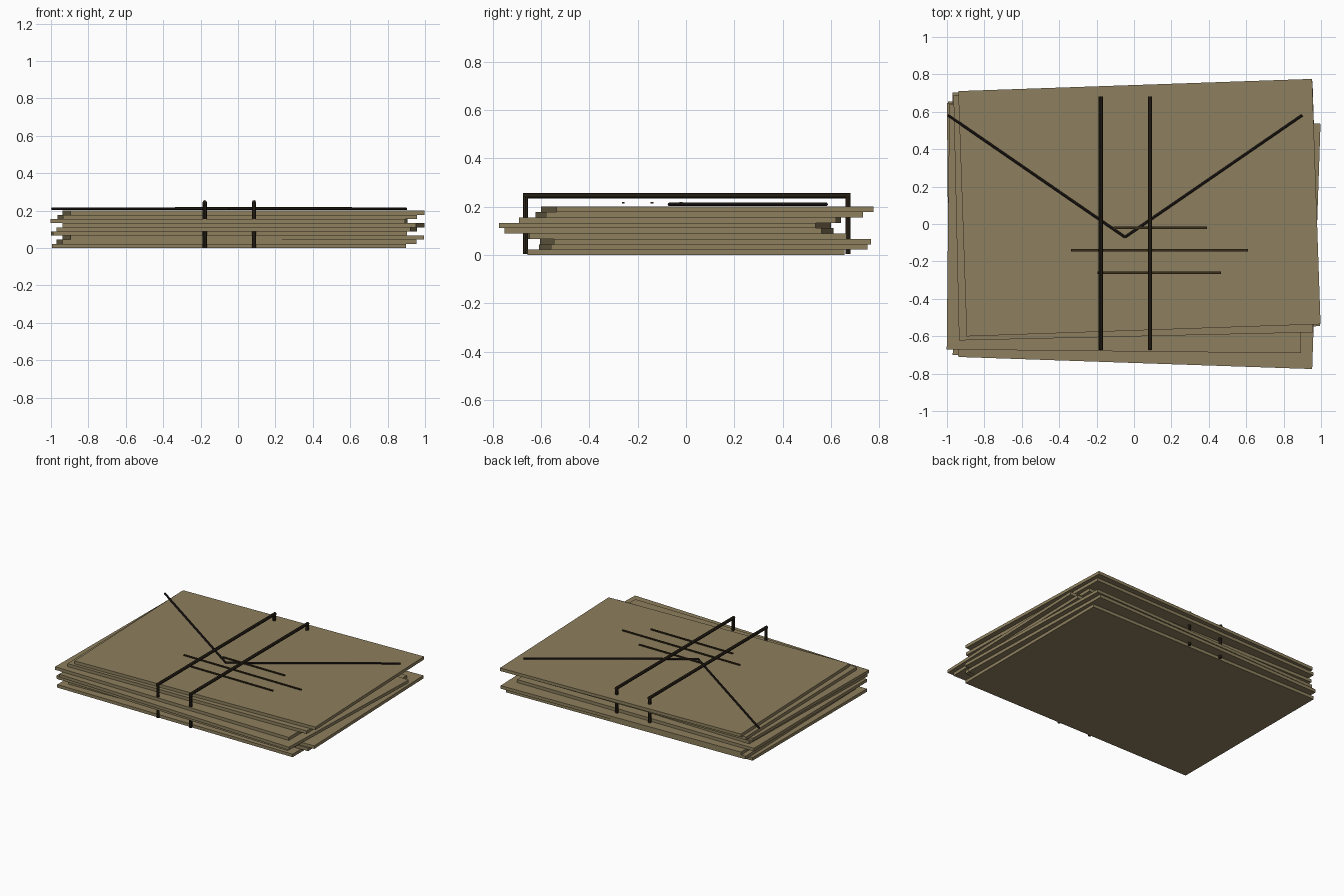
import bpy, math
from mathutils import Vector

if "Cube" in bpy.data.objects:
    bpy.data.objects.remove(bpy.data.objects["Cube"])


def material(name, rgb):
    m = bpy.data.materials.new(name)
    m.diffuse_color = (*rgb, 1)
    m.use_nodes = True
    m.node_tree.nodes["Principled BSDF"].inputs["Base Color"].default_value = m.diffuse_color
    return m


PAPER = material("aged paper", (0.27, 0.215, 0.112))
TWINE = material("dark twine", (0.026, 0.018, 0.010))
CREASE = material("dark crease", (0.020, 0.015, 0.013))
INK = material("brown ink", (0.042, 0.028, 0.011))


def slab(name, size, loc, angle, mat):
    bpy.ops.mesh.primitive_cube_add(size=1, location=loc, rotation=(0, 0, math.radians(angle)))
    o = bpy.context.object
    o.name = name
    o.scale = size
    o.data.materials.append(mat)
    return o


def rod(name, a, b, r, mat, sides=8):
    a, b = Vector(a), Vector(b)
    d = b - a
    bpy.ops.mesh.primitive_cylinder_add(vertices=sides, radius=r, depth=d.length, location=(a + b) / 2)
    o = bpy.context.object
    o.name = name
    o.rotation_mode = 'QUATERNION'
    o.rotation_quaternion = d.to_track_quat('Z', 'Y')
    o.data.materials.append(mat)
    return o


# Stack of nine envelopes, bottom to top: centre x, centre y, turn in degrees
T = 0.2 / 9
layers = [(-0.048, 0.0, 0.0), (-0.008, 0.072, 1.5), (0.029, 0.080, 1.8),
          (-0.048, 0.0, 0.5), (-0.006, -0.070, -1.5), (0.029, -0.0875, -1.95),
          (-0.048, -0.025, -0.6), (-0.004, 0.055, 1.3), (0.029, 0.0875, 1.97)]
for i, (x, y, turn) in enumerate(layers):
    slab(f"envelope_{i + 1}", (1.893, 1.312, T), (x, y, T * (i + 0.5)), turn, PAPER)

# Flap crease on the top envelope
for side, x in (("left", -0.995), ("right", 0.9)):
    rod(f"flap_crease_{side}", (x, 0.582, 0.21), (-0.048, -0.07, 0.21), 0.007, CREASE)

# Written lines
for i, (y, x0, x1) in enumerate([(-0.02, -0.11, 0.39), (-0.14, -0.338, 0.61), (-0.26, -0.195, 0.465)]):
    slab(f"written_line_{i + 1}", (x1 - x0, 0.012, 0.007), ((x0 + x1) / 2, y, 0.2165), 0, INK)

# Two loops of twine: one run across the top and an upright at each end
for i, x in enumerate((-0.178, 0.086)):
    rod(f"twine_top_{i + 1}", (x, -0.674, 0.245), (x, 0.682, 0.245), 0.011, TWINE)
    for end, y in (("front", -0.665), ("back", 0.671)):
        rod(f"twine_{end}_{i + 1}", (x, y, 0.004), (x, y, 0.245), 0.011, TWINE)
